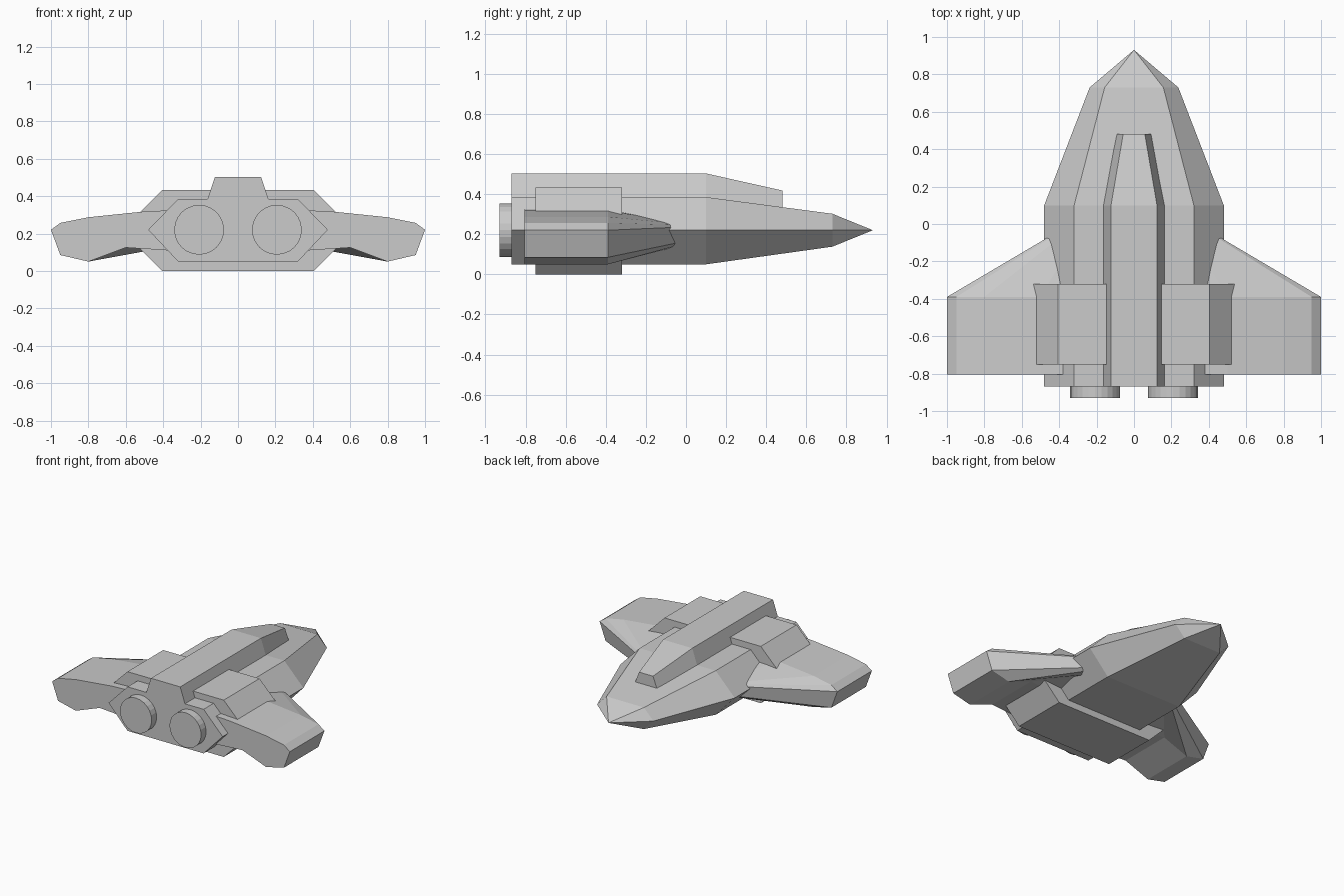
import bpy, bmesh, math

if "Cube" in bpy.data.objects:
    bpy.data.objects.remove(bpy.data.objects["Cube"])


def loft(name, rings):
    """Skin a list of equal-length point rings and cap both ends."""
    bm = bmesh.new()
    loops = [[bm.verts.new(p) for p in ring] for ring in rings]
    n = len(loops[0])
    for a, b in zip(loops, loops[1:]):
        for i in range(n):
            j = (i + 1) % n
            bm.faces.new((a[i], a[j], b[j], b[i]))
    bm.faces.new(loops[0])
    bm.faces.new(loops[-1])
    bmesh.ops.remove_doubles(bm, verts=bm.verts, dist=1e-4)
    bmesh.ops.recalc_face_normals(bm, faces=bm.faces)
    mesh = bpy.data.meshes.new(name)
    bm.to_mesh(mesh)
    bm.free()
    ob = bpy.data.objects.new(name, mesh)
    bpy.context.collection.objects.link(ob)
    return ob


def hexagon(y, side, flat, low, mid, high):
    return [(side, y, mid), (flat, y, high), (-flat, y, high),
            (-side, y, mid), (-flat, y, low), (flat, y, low)]


def trapezoid(y, top, bottom, low, high):
    return [(bottom, y, low), (top, y, high), (-top, y, high), (-bottom, y, low)]


# Hexagonal hull tapering to a pointed nose
loft("hull", [
    hexagon(-0.87, 0.48, 0.32, 0.05, 0.22, 0.385),
    hexagon(0.10, 0.48, 0.32, 0.05, 0.22, 0.385),
    hexagon(0.73, 0.237, 0.157, 0.138, 0.22, 0.302),
    hexagon(0.93, 0.001, 0.0007, 0.2193, 0.22, 0.2207),
])

# Raised spine along the back
loft("spine", [
    trapezoid(-0.87, 0.123, 0.178, 0.34, 0.503),
    trapezoid(0.10, 0.123, 0.178, 0.34, 0.503),
    trapezoid(0.48, 0.058, 0.105, 0.30, 0.418),
])

# Thick collar wrapped around the rear of the hull
loft("collar", [hexagon(y, 0.62, 0.405, 0.0, 0.216, 0.432) for y in (-0.75, -0.32)])

# Wings: constant drooped section, then swept forward into the hull
section = [(0.30, 0.327), (0.50, 0.318), (0.80, 0.287), (0.95, 0.257), (1.0, 0.22),
           (0.95, 0.085), (0.80, 0.05), (0.60, 0.125), (0.30, 0.105)]
root = [(0.20, 0.255), (0.28, 0.255), (0.33, 0.25), (0.36, 0.245), (0.373, 0.236),
        (0.363, 0.162), (0.34, 0.15), (0.28, 0.145), (0.20, 0.145)]
for side, label in ((1, "right"), (-1, "left")):
    loft(label + "_wing",
         [[(side * x, y, z) for x, z in pts]
          for y, pts in ((-0.805, section), (-0.39, section), (-0.02, root))])

    # Round engine nozzle at the rear
    bpy.ops.mesh.primitive_cylinder_add(
        vertices=24, radius=0.133, depth=0.13,
        location=(side * 0.208, -0.865, 0.22), rotation=(math.pi / 2, 0, 0))
    bpy.context.object.name = label + "_engine"
